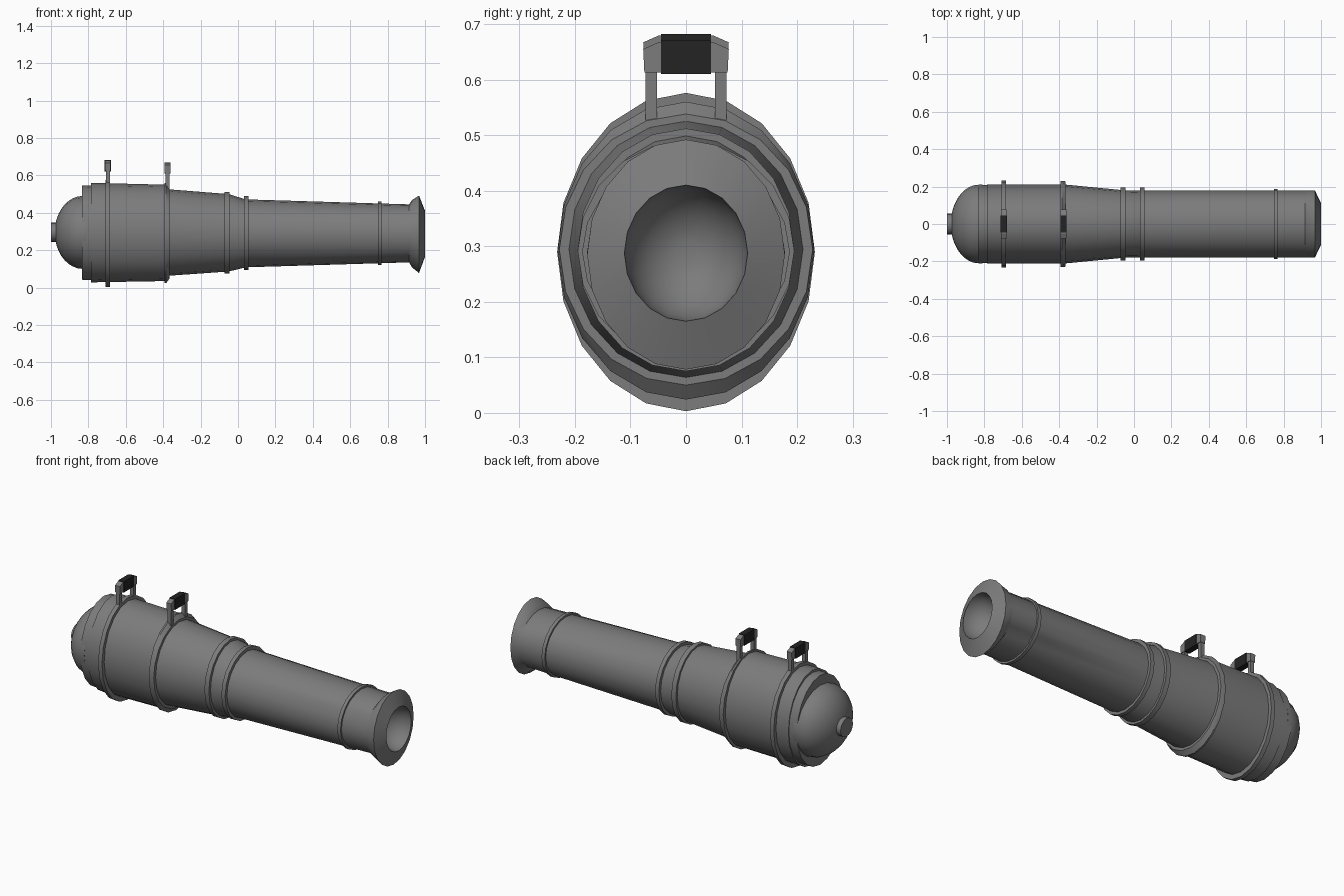
import bpy, bmesh, math

if "Cube" in bpy.data.objects:
    bpy.data.objects.remove(bpy.data.objects["Cube"])

SIDES = 20


def material(name, v):
    m = bpy.data.materials.new(name)
    m.diffuse_color = (v, v, v, 1)
    m.use_nodes = True
    m.node_tree.nodes["Principled BSDF"].inputs["Base Color"].default_value = m.diffuse_color
    return m


iron = material("iron grey", 0.2)
black = material("black grip", 0.017)


def finish(bm, name, mat, smooth=True):
    bmesh.ops.recalc_face_normals(bm, faces=bm.faces)
    me = bpy.data.meshes.new(name)
    bm.to_mesh(me)
    bm.free()
    ob = bpy.data.objects.new(name, me)
    bpy.context.collection.objects.link(ob)
    me.materials.append(mat)
    if smooth:
        bpy.ops.object.select_all(action='DESELECT')
        ob.select_set(True)
        bpy.context.view_layer.objects.active = ob
        bpy.ops.object.shade_smooth_by_angle(angle=math.radians(30))
    return ob


def loft(name, stations, mat=iron):
    """Elliptical sections along x; each station is (x, half width, top z, bottom z)."""
    bm = bmesh.new()
    rings = []
    for x, ry, top, bot in stations:
        c, rz = (top + bot) / 2, (top - bot) / 2
        angles = [math.tau * i / SIDES for i in range(SIDES)]
        rings.append([bm.verts.new((x, ry * math.sin(a), c + rz * math.cos(a))) for a in angles])
    for a, b in zip(rings, rings[1:]):
        for i in range(SIDES):
            j = (i + 1) % SIDES
            bm.faces.new((a[i], a[j], b[j], b[i]))
    bm.faces.new(rings[0])
    bm.faces.new(rings[-1])
    return finish(bm, name, mat)


def prism(name, outline, x, half, mat):
    """A y-z outline extruded to both sides of x."""
    bm = bmesh.new()
    a = [bm.verts.new((x - half, y, z)) for y, z in outline]
    b = [bm.verts.new((x + half, y, z)) for y, z in outline]
    bm.faces.new(a)
    bm.faces.new(b)
    for i in range(len(a)):
        j = (i + 1) % len(a)
        bm.faces.new((a[i], a[j], b[j], b[i]))
    return finish(bm, name, mat, False)


# Rounded breech end, its knob and the collar
dome = []
for i in range(1, 10):
    t = math.radians(10 * i)
    r = math.sin(t)
    dome.append((-0.83 - 0.15 * math.cos(t), 0.21 * r, 0.295 + 0.195 * r, 0.295 - 0.195 * r))
loft("breech_dome", dome + [(-0.81, 0.21, 0.49, 0.10)])
loft("breech_knob", [(-1.0, 0.055, 0.347, 0.245), (-0.96, 0.055, 0.347, 0.245)])
loft("breech_collar", [(-0.835, 0.208, 0.545, 0.042), (-0.76, 0.208, 0.548, 0.04)])

# Barrel: wide rear, tapering middle, then the long front with flare and bore
loft("rear_barrel", [(-0.785, 0.212, 0.56, 0.028), (-0.38, 0.212, 0.55, 0.035)])
loft("middle_barrel", [(-0.39, 0.213, 0.527, 0.062), (-0.05, 0.18, 0.50, 0.086),
                       (0.04, 0.178, 0.472, 0.108)])
front = [(0.03, 0.178, 0.472, 0.108), (0.915, 0.178, 0.445, 0.135),
         (0.93, 0.178, 0.468, 0.108), (0.968, 0.178, 0.492, 0.078),
         (1.0, 0.111, 0.41, 0.165)]
for i in range(1, 9):
    t = math.radians(10 * i)
    r = math.cos(t)
    front.append((1.0 - 0.12 * math.sin(t), 0.111 * r, 0.2875 + 0.1225 * r, 0.2875 - 0.1225 * r))
loft("front_barrel_and_muzzle", front)

# Raised bands: x start, x end, half width, top, bottom
for name, x0, x1, ry, top, bot in [
        ("breech_band", -0.708, -0.684, 0.232, 0.576, 0.003),
        ("middle_band", -0.073, -0.045, 0.195, 0.512, 0.075),
        ("chase_band", 0.033, 0.056, 0.195, 0.49, 0.093),
        ("muzzle_band", 0.748, 0.768, 0.187, 0.46, 0.12)]:
    loft(name, [(x0, ry, top, bot), (x1, ry, top, bot)])
loft("step_band", [(-0.393, 0.231, 0.56, 0.024), (-0.384, 0.231, 0.56, 0.024),
                   (-0.365, 0.228, 0.538, 0.05)])

# Two lifting handles: posts, chamfered corners and black grip
for tag, x, top in [("rear", -0.696, 0.682), ("front", -0.377, 0.670)]:
    for side, s in [("left", -1), ("right", 1)]:
        prism(f"{tag}_handle_{side}_post",
              [(s * 0.052, 0.52), (s * 0.073, 0.52), (s * 0.073, top - 0.05), (s * 0.052, top - 0.05)],
              x, 0.011, iron)
        prism(f"{tag}_handle_{side}_corner",
              [(s * 0.04, top - 0.003), (s * 0.05, top - 0.003), (s * 0.077, top - 0.015),
               (s * 0.075, top - 0.057), (s * 0.04, top - 0.057)], x, 0.015, iron)
    prism(f"{tag}_handle_grip",
          [(-0.045, top), (0.045, top), (0.045, top - 0.06), (-0.045, top - 0.06)], x, 0.017, black)
